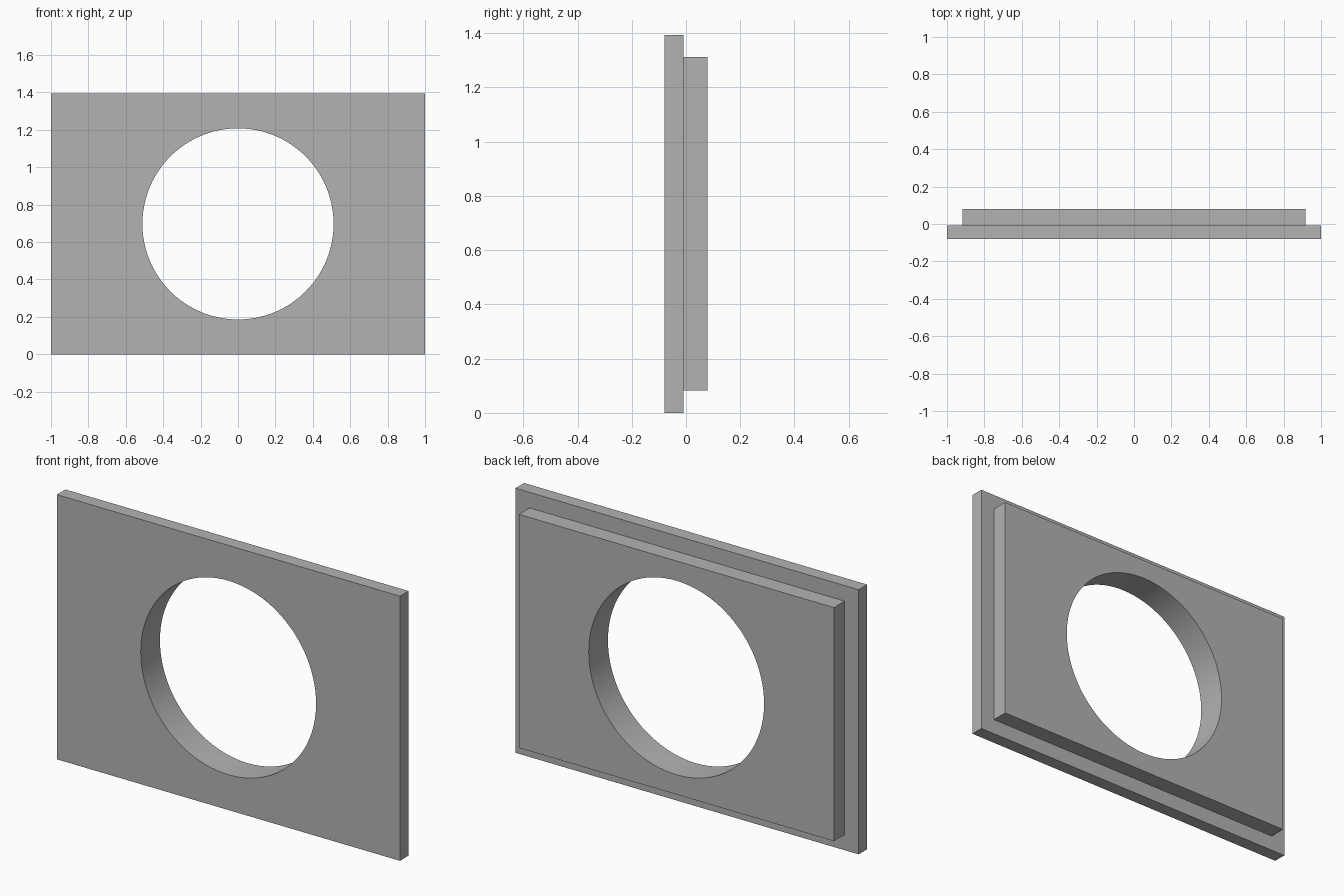
import bpy, bmesh, math

if "Cube" in bpy.data.objects:
    bpy.data.objects.remove(bpy.data.objects["Cube"], do_unlink=True)

HEIGHT = 1.394
HOLE_RADIUS = 0.511
HOLE_SIDES = 96

grey = bpy.data.materials.new("plain_grey")
grey.use_nodes = True
colour = (0.45, 0.45, 0.45, 1)
grey.diffuse_color = colour
grey.node_tree.nodes["Principled BSDF"].inputs["Base Color"].default_value = colour


def holed_plate(name, half_width, half_height, y_front, y_back):
    """Rectangular plate with a round hole through its middle."""
    mid = HEIGHT / 2
    rect = [(sx * half_width, mid + sz * half_height)
            for sx, sz in ((-1, -1), (1, -1), (1, 1), (-1, 1))]
    angles = [2 * math.pi * i / HOLE_SIDES for i in range(HOLE_SIDES)]
    ring = [(HOLE_RADIUS * math.cos(a), mid + HOLE_RADIUS * math.sin(a)) for a in angles]

    # Outline and hole, filled and pushed back to full depth
    bm = bmesh.new()
    edges = []
    for loop in (rect, ring):
        verts = [bm.verts.new((x, y_front, z)) for x, z in loop]
        edges += [bm.edges.new((verts[i - 1], verts[i])) for i in range(len(verts))]
    bmesh.ops.triangle_fill(bm, edges=edges, use_beauty=True, normal=(0, -1, 0))
    result = bmesh.ops.extrude_face_region(bm, geom=bm.faces[:], use_keep_orig=True)
    moved = [g for g in result["geom"] if isinstance(g, bmesh.types.BMVert)]
    bmesh.ops.translate(bm, verts=moved, vec=(0, y_back - y_front, 0))
    bmesh.ops.recalc_face_normals(bm, faces=bm.faces[:])

    mesh = bpy.data.meshes.new(name)
    bm.to_mesh(mesh)
    bm.free()
    mesh.materials.append(grey)
    obj = bpy.data.objects.new(name, mesh)
    bpy.context.collection.objects.link(obj)

    # Smooth hole wall, sharp plate edges
    bpy.ops.object.select_all(action='DESELECT')
    obj.select_set(True)
    bpy.context.view_layer.objects.active = obj
    bpy.ops.object.shade_smooth_by_angle(angle=math.radians(30))
    return obj


# Wide front plate and the smaller raised plate behind it
holed_plate("front_plate", 1.0, HEIGHT / 2, -0.08, -0.009)
holed_plate("back_plate", 0.918, 0.615, -0.009, 0.08)
